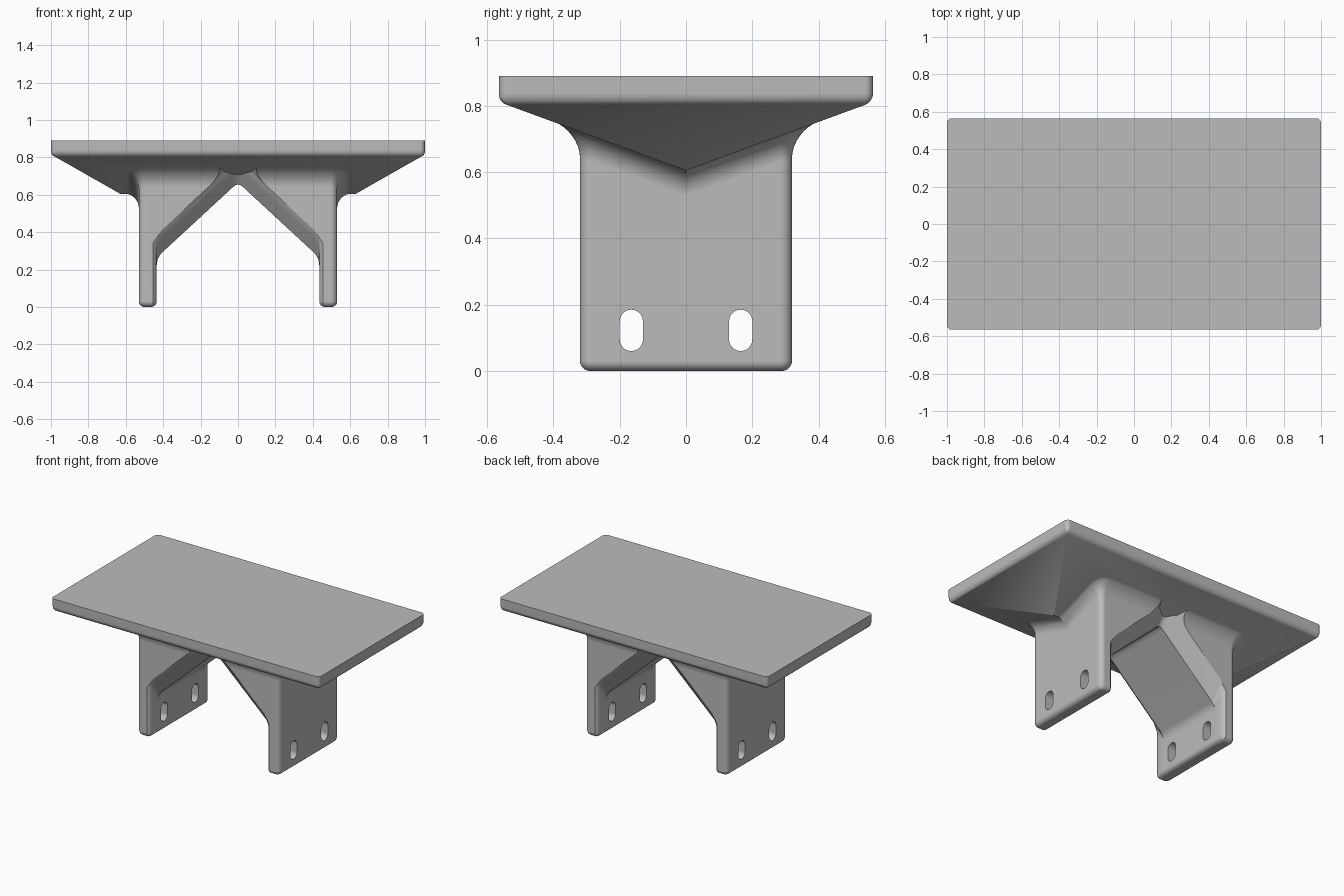
import bpy, bmesh
from math import sin, cos, pi, radians
from mathutils import Vector

cube = bpy.data.objects.get("Cube")
if cube:
    bpy.data.objects.remove(cube, do_unlink=True)

# Main dimensions
HALF_X, HALF_Y, TOP_Z = 1.0, 0.565, 0.89
RIM_Z, RIDGE_Z, RIDGE_X = 0.812, 0.605, 0.63
BRACKET_X, BRACKET_Y, CORNER = 0.53, 0.32, 0.035
FILLET, ROUND = 0.08, 0.03

grey = bpy.data.materials.new("light grey")
grey.use_nodes = True
grey.diffuse_color = (0.5, 0.5, 0.5, 1)
grey.node_tree.nodes["Principled BSDF"].inputs["Base Color"].default_value = (0.5, 0.5, 0.5, 1)


def make_object(name, bm):
    bmesh.ops.recalc_face_normals(bm, faces=bm.faces)
    mesh = bpy.data.meshes.new(name)
    bm.to_mesh(mesh)
    bm.free()
    mesh.materials.append(grey)
    obj = bpy.data.objects.new(name, mesh)
    bpy.context.collection.objects.link(obj)
    return obj


def loft(name, rings):
    """Skin a closed solid through rings with equal point counts."""
    bm = bmesh.new()
    loops = [[bm.verts.new(p) for p in ring] for ring in rings]
    for a, b in zip(loops, loops[1:]):
        for i in range(len(a)):
            j = (i + 1) % len(a)
            bm.faces.new((a[i], a[j], b[j], b[i]))
    bm.faces.new(loops[0])
    bm.faces.new(loops[-1])
    return make_object(name, bm)


def combine(obj, other, operation):
    """Apply a boolean and remove the helper."""
    other.hide_render = True
    mod = obj.modifiers.new("combine", 'BOOLEAN')
    mod.operation, mod.object, mod.solver = operation, other, 'EXACT'
    bpy.ops.object.select_all(action='DESELECT')
    bpy.context.view_layer.objects.active = obj
    obj.select_set(True)
    bpy.ops.object.modifier_apply(modifier=mod.name)
    bpy.data.objects.remove(other, do_unlink=True)


def underside(x, y):
    """Height of the sloping underside of the platform."""
    side = (RIM_Z - RIDGE_Z) / HALF_Y * abs(y)
    end = (RIM_Z - RIDGE_Z) / (HALF_X - RIDGE_X) * (abs(x) - RIDGE_X)
    return RIDGE_Z + max(side, end)


# Platform: slab with an inverted hipped underside
def build_platform():
    bm = bmesh.new()
    for sx in (-1, 1):
        bm.verts.new((sx * RIDGE_X, 0, RIDGE_Z))
        for sy in (-1, 1):
            for z in (RIM_Z, TOP_Z):
                bm.verts.new((sx * HALF_X, sy * HALF_Y, z))
    bmesh.ops.convex_hull(bm, input=bm.verts)
    bmesh.ops.dissolve_limit(bm, angle_limit=radians(1), verts=bm.verts, edges=bm.edges)
    rim = []
    for e in bm.edges:
        zs = sorted(v.co.z for v in e.verts)
        if zs[0] > RIM_Z - 0.01 and zs[0] < TOP_Z - 0.01:
            rim.append(e)
    bmesh.ops.bevel(bm, geom=rim, offset=0.025, segments=4, profile=0.5, affect='EDGES')
    return make_object("platform_bracket", bm)


# Bracket: rounded block flaring into the underside
def outline():
    """Rounded rectangle as (point, outward normal) pairs."""
    points = []
    for k, (sx, sy) in enumerate(((1, 1), (-1, 1), (-1, -1), (1, -1))):
        centre = Vector((sx * (BRACKET_X - CORNER), sy * (BRACKET_Y - CORNER)))
        for i in range(7):
            a = (k + i / 6) * pi / 2
            n = Vector((cos(a), sin(a)))
            points.append((centre + n * CORNER, n))
        if k in (1, 3):
            n = Vector((sx, 0))
            points.append((n * BRACKET_X, n))
    return points


def build_bracket():
    rim, rings = outline(), []
    for i in range(6):
        t = i / 5 * pi / 2
        rings.append([(*(p - n * ROUND * (1 - sin(t))), ROUND * (1 - cos(t))) for p, n in rim])
    for i in range(9):
        t = i / 8 * pi / 2
        ring = []
        for p, n in rim:
            q = p + n * FILLET * (1 - cos(t))
            ring.append((q.x, q.y, underside(q.x, q.y) - FILLET * (1 - sin(t)) + 0.002))
        rings.append(ring)
    rings.append([(*p, 0.85) for p, n in rim])
    return loft("bracket", rings)


# Gabled opening between the legs, flared at both mouths
LEG = [(0.475, -0.05), (0.46, 0), (0.444, 0.008), (0.437, 0.018), (0.435, 0.03)]
GABLE = [(0.435, 0.22), (0.43, 0.255), (0.412, 0.285), (0.03, 0.638), (0.013, 0.651)]


def opening(y, rise, widen):
    half = [(x + widen, z) for x, z in LEG]
    half += [(x + (widen if i == 0 else 0), z + rise) for i, (x, z) in enumerate(GABLE)]
    full = half + [(0, 0.655 + rise)] + [(-x, z) for x, z in reversed(half)]
    return [(x, y, z) for x, z in full]


flare = [(0.24, 0, 0), (0.295, 0.078, 0), (0.31, 0.1, 0.008), (0.32, 0.122, 0.02), (0.43, 0.21, 0.03)]
sections = [(-y, s, w) for y, s, w in reversed(flare)] + flare

bracket = build_bracket()
combine(bracket, loft("opening_cutter", [opening(*s) for s in sections]), 'DIFFERENCE')

# Slotted mounting holes through both legs
for sy in (-1, 1):
    slot = []
    for i in range(26):
        a = (i if i < 13 else i - 1) / 12 * pi
        lift = 0.15 if i < 13 else 0.095
        slot.append((sy * 0.165 + 0.035 * cos(a), lift + 0.035 * sin(a)))
    rings = [[(x, y, z) for y, z in slot] for x in (-0.7, 0.7)]
    combine(bracket, loft("slot_cutter", rings), 'DIFFERENCE')

# Join the platform and bracket into one casting
platform = build_platform()
combine(platform, loft("ridge_cutter", [opening(y, 0.01, 0) for y in (-0.24, 0.24)]), 'DIFFERENCE')
combine(platform, bracket, 'UNION')

bpy.ops.object.select_all(action='DESELECT')
platform.select_set(True)
bpy.context.view_layer.objects.active = platform
bpy.ops.object.shade_smooth_by_angle(angle=radians(30))
weighted = platform.modifiers.new("even shading", 'WEIGHTED_NORMAL')
weighted.keep_sharp = True
